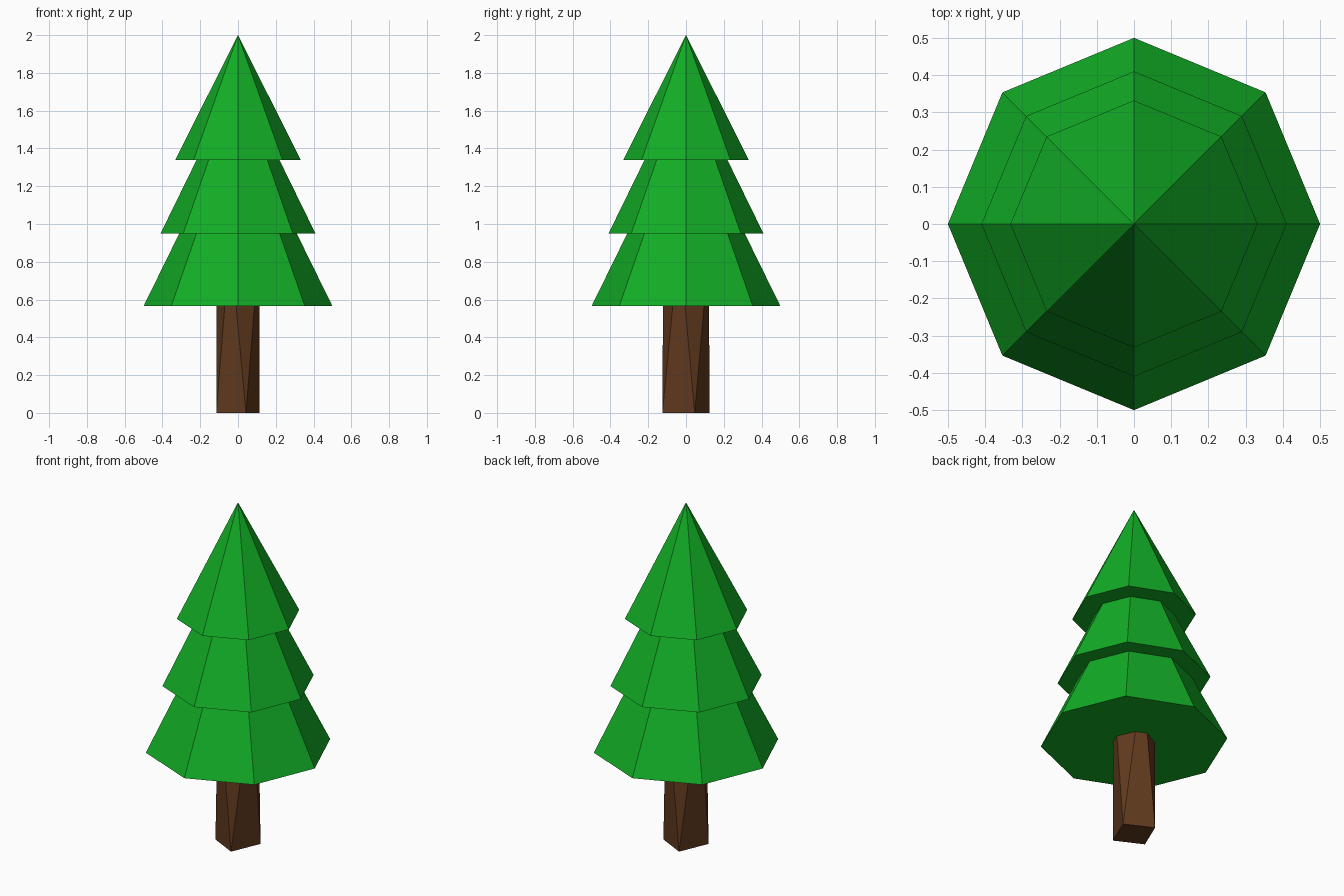
import bpy, bmesh
from math import cos, sin, pi

if "Cube" in bpy.data.objects:
    bpy.data.objects.remove(bpy.data.objects["Cube"])


def material(name, color):
    mat = bpy.data.materials.new(name)
    mat.diffuse_color = (*color, 1)
    mat.use_nodes = True
    mat.node_tree.nodes["Principled BSDF"].inputs["Base Color"].default_value = mat.diffuse_color
    return mat


def finish(bm, name, mat):
    bmesh.ops.recalc_face_normals(bm, faces=bm.faces)
    mesh = bpy.data.meshes.new(name)
    bm.to_mesh(mesh)
    bm.free()
    mesh.materials.append(mat)
    obj = bpy.data.objects.new(name, mesh)
    bpy.context.collection.objects.link(obj)
    return obj


green = material("needles", (0.006, 0.42, 0.019))
brown = material("bark", (0.12, 0.042, 0.013))

# Foliage: three eight-sided tiers with flat undersides, turned from one profile
profile = [(0.5, 0.565), (0.311, 0.95), (0.41, 0.95), (0.219, 1.34), (0.332, 1.34)]
bm = bmesh.new()
rings = [[bm.verts.new((r * cos(i * pi / 4), r * sin(i * pi / 4), z)) for i in range(8)]
         for r, z in profile]
for low, high in zip(rings, rings[1:]):
    for i in range(8):
        j = (i + 1) % 8
        bm.faces.new((low[i], low[j], high[j], high[i]))
tip = bm.verts.new((0, 0, 2))
for i in range(8):
    bm.faces.new((rings[-1][i], rings[-1][(i + 1) % 8], tip))
bm.faces.new(rings[0][::-1])
finish(bm, "foliage", green)

# Trunk: turned square foot rising to an eight-sided top
foot_half = [(0.042, -0.125), (0.115, 0.046)]
top_half = [(-0.01, -0.122), (0.087, -0.07), (0.115, -0.005), (0.07, 0.095)]


def full_turn(half):
    return half + [(-x, -y) for x, y in half]


bm = bmesh.new()
foot = [bm.verts.new((x, y, 0)) for x, y in full_turn(foot_half)]
top = [bm.verts.new((x, y, 0.565)) for x, y in full_turn(top_half)]
for i in range(4):
    a, b, c = top[2 * i], top[2 * i + 1], top[(2 * i + 2) % 8]
    nxt = foot[(i + 1) % 4]
    bm.faces.new((foot[i], b, a))
    bm.faces.new((foot[i], nxt, c, b))
bm.faces.new(foot[::-1])
bm.faces.new(top)
finish(bm, "trunk", brown)
